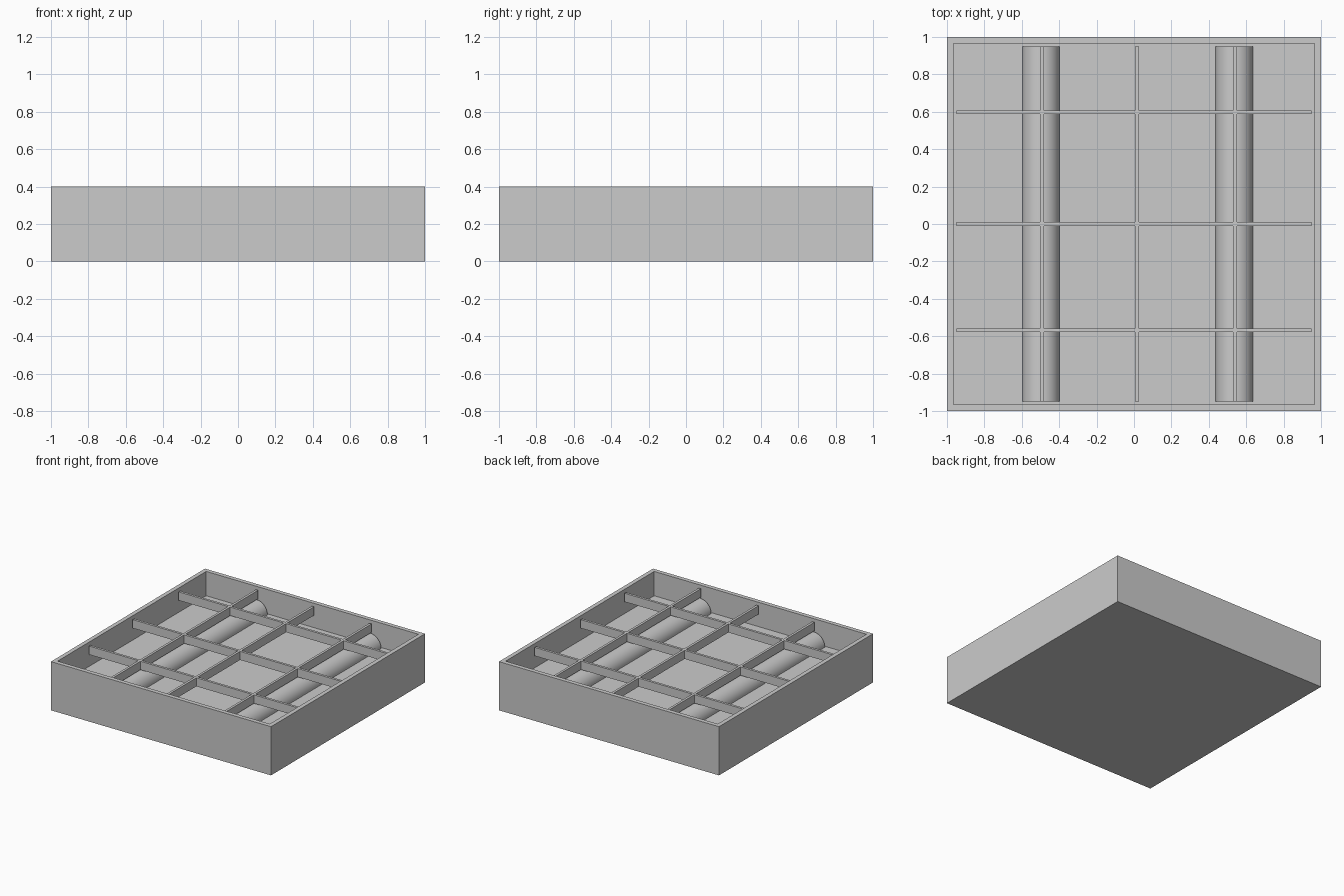
import bpy, bmesh, math
from mathutils import Vector

if "Cube" in bpy.data.objects:
    bpy.data.objects.remove(bpy.data.objects["Cube"])

FLOOR, HEIGHT, INNER = 0.2, 0.4, 0.95
GRID_Z0, GRID_Z1 = 0.31, 0.38


def add_object(name, bm):
    bmesh.ops.recalc_face_normals(bm, faces=bm.faces)
    mesh = bpy.data.meshes.new(name)
    bm.to_mesh(mesh)
    bm.free()
    obj = bpy.data.objects.new(name, mesh)
    bpy.context.collection.objects.link(obj)
    return obj


# Housing: solid square block with a recess sunk into its top
bm = bmesh.new()
bmesh.ops.create_cube(bm, size=1)
for v in bm.verts:
    v.co = Vector((v.co.x * 2, v.co.y * 2, (v.co.z + 0.5) * HEIGHT))
bm.normal_update()
top = max(bm.faces, key=lambda f: f.calc_center_median().z)
bmesh.ops.inset_region(bm, faces=[top], thickness=1 - INNER)
well = bmesh.ops.extrude_face_region(bm, geom=[top])
bmesh.ops.translate(bm, vec=(0, 0, FLOOR - HEIGHT),
                    verts=[g for g in well["geom"] if isinstance(g, bmesh.types.BMVert)])
if top.is_valid:
    bmesh.ops.delete(bm, geom=[top], context='FACES_ONLY')
add_object("housing", bm)


# Tubes: half round, lying on the recess floor from wall to wall
def tube(name, x, radius=0.1, steps=24):
    bm = bmesh.new()
    arc = [bm.verts.new((x + radius * math.cos(math.pi * i / steps), -INNER,
                         FLOOR + radius * math.sin(math.pi * i / steps)))
           for i in range(steps + 1)]
    face = bm.faces.new(arc)
    ext = bmesh.ops.extrude_face_region(bm, geom=[face], use_keep_orig=True)
    bmesh.ops.translate(bm, vec=(0, 2 * INNER, 0),
                        verts=[g for g in ext["geom"] if isinstance(g, bmesh.types.BMVert)])
    obj = add_object(name, bm)
    bpy.context.view_layer.objects.active = obj
    obj.select_set(True)
    bpy.ops.object.shade_smooth_by_angle()
    obj.select_set(False)


tube("left_tube", -0.497)
tube("right_tube", 0.536)

# Louvre grid: crossing slats joined into one lattice
half = 0.01
bar_x, bar_y = (-0.492, 0.016, 0.54), (-0.568, 0.0, 0.597)


def cuts(bars):
    return [-INNER] + [b + s for b in bars for s in (-half, half)] + [INNER]


xs, ys = cuts(bar_x), cuts(bar_y)
bm = bmesh.new()
pts = {}


def point(i, j):
    if (i, j) not in pts:
        pts[i, j] = bm.verts.new((xs[i], ys[j], GRID_Z0))
    return pts[i, j]


for i in range(len(xs) - 1):
    for j in range(len(ys) - 1):
        if i % 2 or j % 2:  # odd strips are slats, the rest stay open
            bm.faces.new([point(i, j), point(i + 1, j), point(i + 1, j + 1), point(i, j + 1)])
ext = bmesh.ops.extrude_face_region(bm, geom=bm.faces[:], use_keep_orig=True)
bmesh.ops.translate(bm, vec=(0, 0, GRID_Z1 - GRID_Z0),
                    verts=[g for g in ext["geom"] if isinstance(g, bmesh.types.BMVert)])
add_object("louvre_grid", bm)
